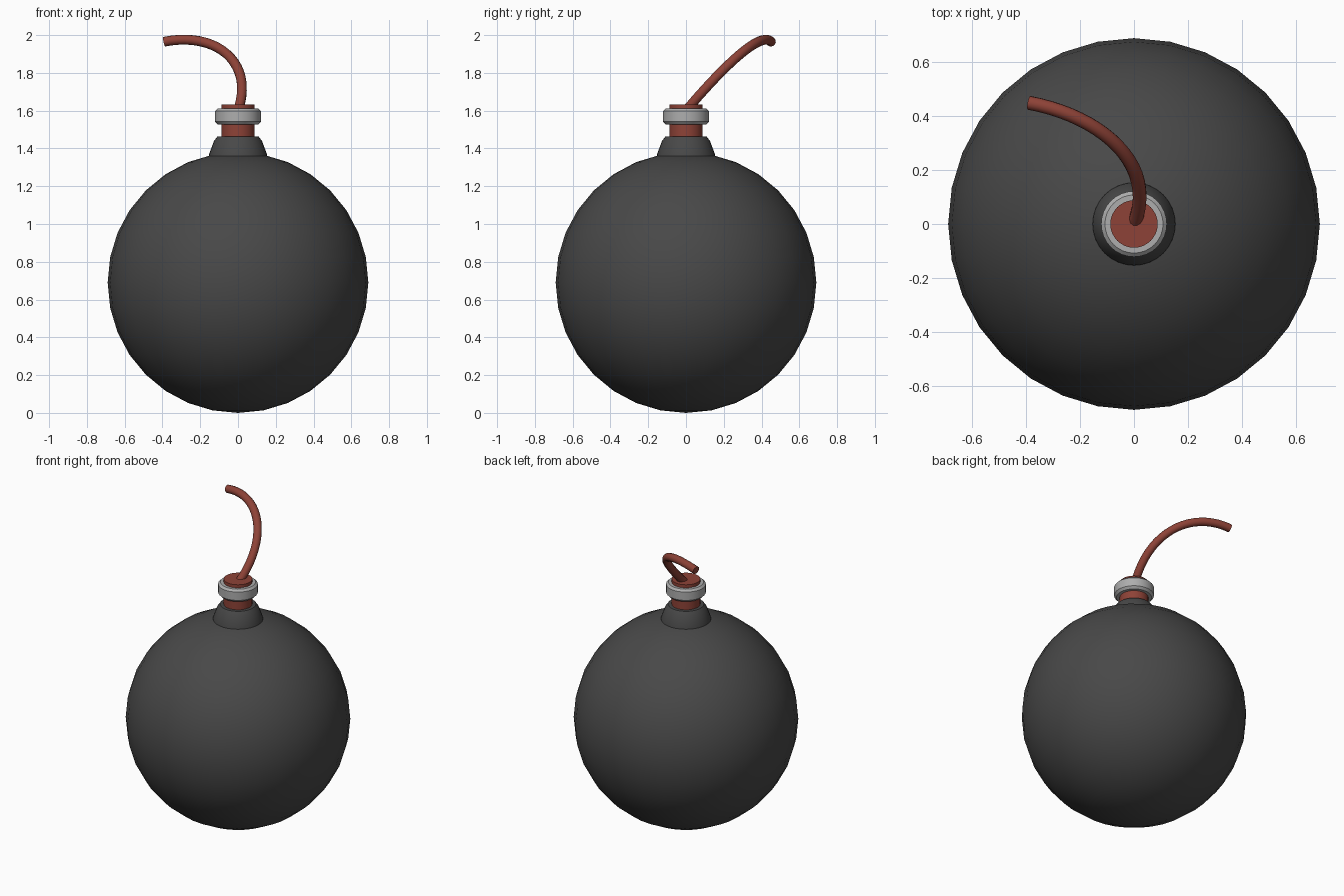
import bpy, bmesh, math
from mathutils import Matrix

if "Cube" in bpy.data.objects:
    bpy.data.objects.remove(bpy.data.objects["Cube"])

def material(name, rgb):
    m = bpy.data.materials.new(name)
    m.diffuse_color = (*rgb, 1)
    m.use_nodes = True
    m.node_tree.nodes["Principled BSDF"].inputs["Base Color"].default_value = m.diffuse_color
    return m

DARK = material("dark_iron", (0.065, 0.065, 0.065))
RED = material("red_cord", (0.27, 0.055, 0.038))
STEEL = material("steel", (0.42, 0.42, 0.42))

def finish(ob, mat):
    ob.data.materials.append(mat)
    bpy.ops.object.select_all(action='DESELECT')
    ob.select_set(True)
    bpy.context.view_layer.objects.active = ob
    bpy.ops.object.shade_smooth_by_angle(angle=math.radians(35))

def lathe(name, profile, mat, closed=False, sides=32):
    """Spin (radius, z) points about z; open profiles get end caps."""
    bm = bmesh.new()
    rings = []
    for r, z in profile:
        rings.append([bm.verts.new((r * math.cos(math.tau * i / sides),
                                    r * math.sin(math.tau * i / sides), z)) for i in range(sides)])
    pairs = list(zip(rings, rings[1:]))
    if closed:
        pairs.append((rings[-1], rings[0]))
    else:
        bm.faces.new(rings[0][::-1])
        bm.faces.new(rings[-1])
    for a, b in pairs:
        for i in range(sides):
            j = (i + 1) % sides
            bm.faces.new((a[i], a[j], b[j], b[i]))
    bmesh.ops.recalc_face_normals(bm, faces=bm.faces)
    me = bpy.data.meshes.new(name)
    bm.to_mesh(me)
    bm.free()
    ob = bpy.data.objects.new(name, me)
    bpy.context.collection.objects.link(ob)
    finish(ob, mat)

# round body
bpy.ops.mesh.primitive_uv_sphere_add(segments=32, ring_count=16, radius=0.69, location=(0, 0, 0.69))
body = bpy.context.object
body.name = "body"
finish(body, DARK)

# flared neck, fuse plug and chamfered collar
lathe("neck", [(0.155, 1.345), (0.153, 1.37), (0.127, 1.44), (0.11, 1.462)], DARK)
lathe("fuse_plug", [(0.088, 1.44), (0.088, 1.632)], RED)
lathe("collar", [(0.085, 1.527), (0.108, 1.527), (0.122, 1.542), (0.122, 1.598),
                 (0.108, 1.611), (0.085, 1.611)], STEEL, closed=True)

# curved fuse cord
cu = bpy.data.curves.new("fuse_cord", 'CURVE')
cu.dimensions = '3D'
cu.bevel_depth = 0.026
cu.bevel_resolution = 4
cu.use_fill_caps = True
cu.resolution_u = 20
sp = cu.splines.new('BEZIER')
sp.bezier_points.add(1)
points = [((0, 0, 1.6), (-0.03, -0.07, 1.5), (0.09, 0.22, 1.86)),
          ((-0.39, 0.45, 1.965), (-0.12, 0.40, 2.02), (-0.5, 0.47, 1.94))]
for bp, (co, left, right) in zip(sp.bezier_points, points):
    bp.handle_left_type = bp.handle_right_type = 'FREE'
    bp.co, bp.handle_left, bp.handle_right = co, left, right
cord = bpy.data.objects.new("fuse_cord", cu)
bpy.context.collection.objects.link(cord)
bpy.ops.object.select_all(action='DESELECT')
cord.select_set(True)
bpy.context.view_layer.objects.active = cord
bpy.ops.object.convert(target='MESH')
finish(bpy.context.object, RED)
